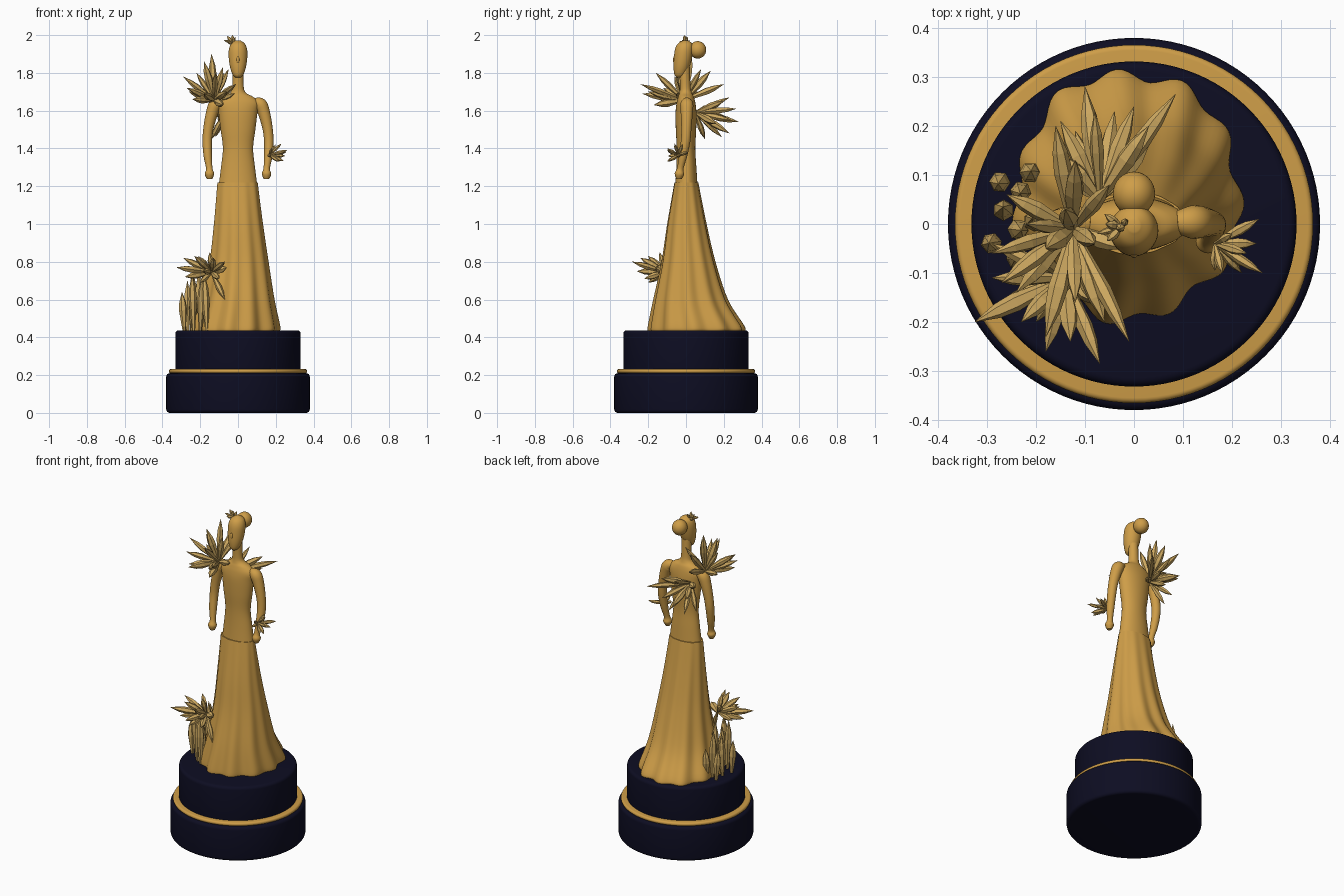
import bpy, bmesh, math, random
from mathutils import Vector

random.seed(4)


def material(name, rgb):
    m = bpy.data.materials.new(name)
    m.diffuse_color = (*rgb, 1)
    return m


GOLD = material("gold", (0.62, 0.34, 0.065))
PALE = material("pale gold", (0.62, 0.40, 0.12))
NAVY = material("midnight navy", (0.004, 0.004, 0.016))


def finish(name, bm, mat, smooth=True):
    bmesh.ops.recalc_face_normals(bm, faces=bm.faces)
    me = bpy.data.meshes.new(name)
    bm.to_mesh(me)
    bm.free()
    me.materials.append(mat)
    ob = bpy.data.objects.new(name, me)
    bpy.context.collection.objects.link(ob)
    if smooth:
        bpy.ops.object.select_all(action='DESELECT')
        ob.select_set(True)
        bpy.context.view_layer.objects.active = ob
        bpy.ops.object.shade_smooth_by_angle(angle=math.radians(40))
    return ob


def bridge(bm, rings):
    """Join successive rings of points and cap both ends."""
    vr = [[bm.verts.new(p) for p in r] for r in rings]
    n = len(vr[0])
    for a, b in zip(vr, vr[1:]):
        for i in range(n):
            j = (i + 1) % n
            bm.faces.new((a[i], a[j], b[j], b[i]))
    bm.faces.new(vr[0][::-1])
    bm.faces.new(vr[-1])


def ellipse(z, cx, cy, rx, ry, n=48, lobes=0, amp=0):
    pts = []
    for i in range(n):
        t = 2 * math.pi * i / n
        k = 1 + amp * (math.cos(lobes * t + 0.6) + 0.45 * math.cos(5 * t + 2))
        pts.append((cx + rx * k * math.cos(t), cy + ry * k * math.sin(t), z))
    return pts


def smooth_rows(rows, steps=5):
    """Catmull-Rom interpolation between profile rows."""
    out = []
    for i in range(len(rows) - 1):
        p = [rows[max(0, min(len(rows) - 1, i + k))] for k in (-1, 0, 1, 2)]
        for s in range(steps):
            t = s / steps
            out.append([0.5 * (2 * b + (c - a) * t + (2 * a - 5 * b + 4 * c - d) * t * t
                               + (3 * b - a - 3 * c + d) * t ** 3) for a, b, c, d in zip(*p)])
    return out + [list(rows[-1])]


def lathe(name, profile, mat, n=96):
    bm = bmesh.new()
    bridge(bm, [ellipse(z, 0, 0, r, r, n) for r, z in profile])
    return finish(name, bm, mat)


def drum(name, r, z0, z1, b=0.018):
    arc = [(b * (1 - math.cos(a)), b * (1 - math.sin(a))) for a in (0, 0.4, 0.8, 1.2, math.pi / 2)]
    prof = [(r - dr, z0 + dz) for dr, dz in arc[::-1]] + [(r - dr, z1 - dz) for dr, dz in arc]
    lathe(name, prof, NAVY)


def ball(name, loc, scale):
    bm = bmesh.new()
    bmesh.ops.create_uvsphere(bm, u_segments=32, v_segments=20, radius=1)
    for v in bm.verts:
        v.co = Vector(c * s + o for c, s, o in zip(v.co, scale, loc))
    return finish(name, bm, GOLD)


# Pedestal
drum("lower_pedestal", 0.38, 0, 0.21)
drum("upper_pedestal", 0.332, 0.2, 0.437)
lathe("pedestal_ring", [(0.355 + 0.011 * math.cos(a), 0.221 + 0.011 * math.sin(a))
                        for a in [math.radians(d) for d in range(-90, 91, 20)]], GOLD)

# Fluted skirt with a train: z, cx, cy, rx, ry, fold depth
skirt = smooth_rows([(0.437, -0.012, 0.058, 0.226, 0.25, 0.045), (0.465, -0.01, 0.055, 0.224, 0.245, 0.045),
                     (0.6, 0.0, 0.026, 0.187, 0.192, 0.04), (0.8, 0.005, 0.014, 0.153, 0.140, 0.03),
                     (1.0, 0.002, 0.005, 0.128, 0.103, 0.022), (1.22, -0.003, 0.002, 0.106, 0.063, 0.012)])
bm = bmesh.new()
bridge(bm, [ellipse(*r[:5], n=120, lobes=11, amp=r[5]) for r in skirt])
finish("skirt", bm, GOLD)

# Torso and neck
torso = smooth_rows([(1.19, 0, 0.002, 0.104, 0.06), (1.3, 0, 0.002, 0.09, 0.053), (1.4, 0, 0, 0.08, 0.049),
                     (1.5, 0, 0, 0.092, 0.054), (1.59, 0, 0, 0.103, 0.055), (1.64, 0, 0, 0.11, 0.05),
                     (1.672, 0, 0, 0.082, 0.042), (1.695, 0, -0.002, 0.042, 0.033),
                     (1.73, 0, -0.004, 0.03, 0.028), (1.83, 0, -0.008, 0.029, 0.028)])
bm = bmesh.new()
bridge(bm, [ellipse(*r) for r in torso])
finish("torso", bm, GOLD)

# Head and hair
head = smooth_rows([(1.775, 0, -0.035, 0.012, 0.014), (1.79, 0, -0.032, 0.028, 0.029), (1.83, 0, -0.024, 0.042, 0.042),
                    (1.88, 0, -0.016, 0.049, 0.048), (1.925, 0, -0.01, 0.048, 0.048), (1.955, 0, -0.005, 0.036, 0.038),
                    (1.972, 0, -0.003, 0.012, 0.013)])
bm = bmesh.new()
bridge(bm, [ellipse(*r) for r in head])
finish("head", bm, GOLD)
ball("nose", (0, -0.061, 1.868), (0.008, 0.008, 0.02))
ball("hair_bun", (0, 0.062, 1.922), (0.043, 0.045, 0.046))

# Arms and hands: x, y, z, radius
arm = smooth_rows([(0.085, 0.004, 1.645, 0.022), (0.118, 0.004, 1.634, 0.034), (0.137, 0.004, 1.59, 0.032),
                   (0.156, 0.002, 1.51, 0.027), (0.163, -0.002, 1.44, 0.025), (0.16, -0.016, 1.36, 0.022),
                   (0.152, -0.03, 1.295, 0.017), (0.151, -0.035, 1.265, 0.025), (0.15, -0.037, 1.238, 0.014)])
for side, label in ((1, "right"), (-1, "left")):
    bm = bmesh.new()
    rings = []
    for i, (x, y, z, r) in enumerate(arm):
        a, b = arm[max(0, i - 1)], arm[min(len(arm) - 1, i + 1)]
        d = Vector(b[:3]) - Vector(a[:3])
        u = d.cross(Vector((0, 1, 0))).normalized()
        w = d.cross(u).normalized()
        ring = [Vector((x, y, z)) + r * (u * math.cos(t) + w * math.sin(t))
                for t in [math.tau * k / 20 for k in range(20)]]
        rings.append([(side * p.x, p.y, p.z) for p in ring])
    bridge(bm, rings)
    finish(label + "_arm", bm, GOLD)


# Faceted crystal from a root to a tip
def crystal(bm, root, tip, r, sides=6):
    root, tip = Vector(root), Vector(tip)
    d = tip - root
    u = d.orthogonal().normalized()
    w = d.cross(u).normalized()
    spin = random.random() * 6
    rings = []
    for f, k in ((0, 0.35), (0.55, 1), (0.75, 0.8), (1, 0.03)):
        rings.append([root + d * f + r * k * (u * math.cos(t) + w * math.sin(t))
                      for t in [spin + math.tau * i / sides for i in range(sides)]])
    bridge(bm, rings)


def cluster(name, root, tips, r):
    bm = bmesh.new()
    for t in tips:
        crystal(bm, root, t, r * random.uniform(0.8, 1.15))
    finish(name, bm, PALE, smooth=False)


# Shoulder burst
cluster("shoulder_crystals", (-0.125, -0.01, 1.655), [
    (-0.29, -0.06, 1.78), (-0.27, -0.12, 1.72), (-0.22, 0.0, 1.80), (-0.18, -0.05, 1.86), (-0.14, 0.03, 1.90),
    (-0.08, -0.04, 1.83), (-0.05, 0.08, 1.82), (-0.01, -0.24, 1.74), (-0.06, -0.2, 1.70), (-0.18, -0.23, 1.69),
    (-0.12, -0.16, 1.80), (-0.24, -0.14, 1.66), (-0.12, 0.13, 1.81), (-0.16, 0.2, 1.74), (-0.02, -0.05, 1.69),
    (-0.26, 0.06, 1.70), (-0.08, -0.17, 1.63)], 0.019)
# Back burst
cluster("back_crystals", (-0.07, 0.05, 1.59), [
    (0.085, 0.265, 1.61), (0.03, 0.2, 1.65), (-0.1, 0.28, 1.54), (-0.15, 0.21, 1.57), (-0.04, 0.23, 1.48),
    (-0.12, 0.19, 1.46), (0.03, 0.16, 1.53), (-0.08, 0.23, 1.67), (-0.14, 0.1, 1.45), (0.0, 0.24, 1.55),
    (-0.15, 0.14, 1.62)], 0.018)
# Wrist burst
cluster("wrist_crystals", (0.165, -0.04, 1.365), [
    (0.262, -0.10, 1.39), (0.255, 0.01, 1.38), (0.22, -0.1, 1.33), (0.23, -0.06, 1.425), (0.24, -0.09, 1.335),
    (0.18, -0.1, 1.40), (0.25, -0.04, 1.36), (0.165, -0.095, 1.36), (0.2, -0.02, 1.42)], 0.011)
# Hair ornament
cluster("hair_crystals", (-0.025, -0.005, 1.955), [
    (-0.075, -0.02, 1.975), (-0.058, 0.0, 1.995), (-0.03, -0.01, 2.0), (-0.015, 0.01, 1.99),
    (-0.055, -0.035, 1.965), (-0.06, 0.02, 1.97)], 0.009)
# Burst above the spires
cluster("lower_burst_crystals", (-0.14, -0.11, 0.745), [
    (-0.325, -0.2, 0.77), (-0.07, -0.285, 0.80), (-0.18, -0.26, 0.75), (-0.29, -0.11, 0.82), (-0.23, -0.2, 0.83),
    (-0.15, -0.14, 0.85), (-0.28, -0.17, 0.72), (-0.1, -0.22, 0.71), (-0.06, -0.16, 0.77), (-0.21, -0.05, 0.83),
    (-0.29, -0.04, 0.76), (-0.13, -0.24, 0.82), (-0.2, -0.2, 0.69), (-0.07, -0.15, 0.6)], 0.019)

# Standing spires: x, y, height
bm = bmesh.new()
for x, y, h in ((-0.285, -0.04, 0.64), (-0.265, 0.02, 0.70), (-0.235, -0.07, 0.74), (-0.23, 0.07, 0.72),
                (-0.2, -0.11, 0.72), (-0.27, 0.09, 0.62), (-0.2, 0.0, 0.76), (-0.165, -0.13, 0.74),
                (-0.245, -0.01, 0.66), (-0.215, 0.1, 0.62), (-0.19, -0.07, 0.68)):
    crystal(bm, (x, y, 0.43), (x + random.uniform(-.015, .015), y + random.uniform(-.015, .015), h), 0.022)
finish("crystal_spires", bm, PALE, smooth=False)
